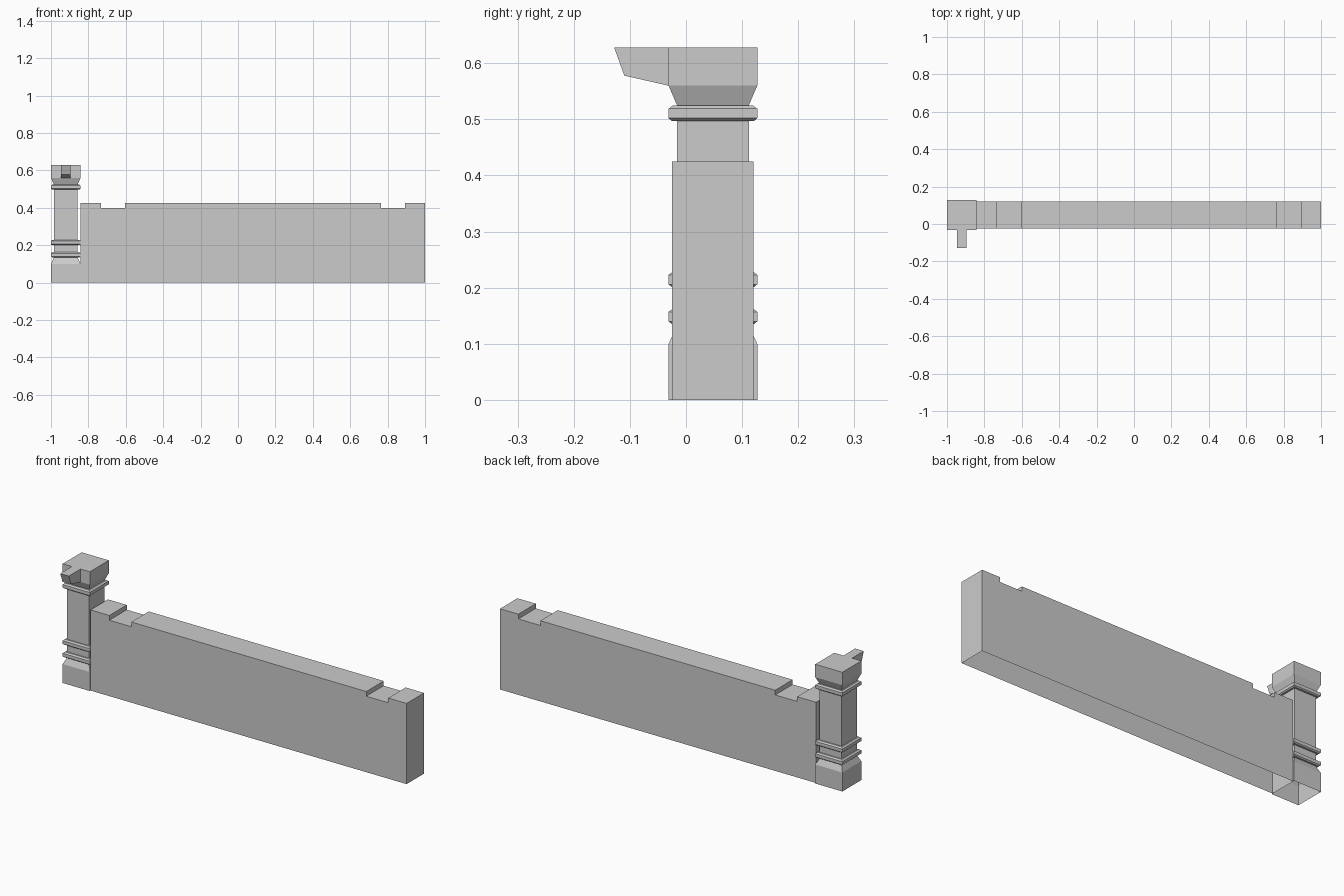
import bpy
import bmesh

cube = bpy.data.objects.get("Cube")
if cube:
    bpy.data.objects.remove(cube, do_unlink=True)

stone = bpy.data.materials.new("grey stone")
stone.use_nodes = True
GREY = (0.6, 0.6, 0.6, 1)
stone.diffuse_color = GREY
stone.node_tree.nodes["Principled BSDF"].inputs["Base Color"].default_value = GREY

PX, PY, HALF = -0.921, 0.048, 0.079   # pillar centre and widest half width
SHAFT = 0.064


def finish(name, bm):
    bmesh.ops.recalc_face_normals(bm, faces=bm.faces)
    mesh = bpy.data.meshes.new(name)
    bm.to_mesh(mesh)
    bm.free()
    mesh.materials.append(stone)
    obj = bpy.data.objects.new(name, mesh)
    bpy.context.collection.objects.link(obj)
    return obj


def square_stack(name, profile, cap_top=False):
    """Stack square rings given as (half width, height)."""
    bm = bmesh.new()
    rings = [[bm.verts.new((PX + sx * h, PY + sy * h, z))
              for sx, sy in ((-1, -1), (1, -1), (1, 1), (-1, 1))]
             for h, z in profile]
    for low, high in zip(rings, rings[1:]):
        for i in range(4):
            j = (i + 1) % 4
            bm.faces.new((low[i], low[j], high[j], high[i]))
    if cap_top:
        bm.faces.new(rings[-1])
    return finish(name, bm)


def extrude_outline(name, points, offset, open_bottom=False):
    """Extrude a flat outline by an offset vector."""
    bm = bmesh.new()
    face = bm.faces.new([bm.verts.new(p) for p in points])
    moved = bmesh.ops.extrude_face_region(bm, geom=[face], use_keep_orig=True)
    verts = [g for g in moved["geom"] if isinstance(g, bmesh.types.BMVert)]
    bmesh.ops.translate(bm, verts=verts, vec=offset)
    bmesh.ops.recalc_face_normals(bm, faces=bm.faces)
    if open_bottom:
        under = [f for f in bm.faces if all(v.co.z < 0.001 for v in f.verts)]
        bmesh.ops.delete(bm, geom=under, context='FACES_ONLY')
    return finish(name, bm)


# Plinth with sloped shoulder, then the plain shaft
square_stack("pillar_plinth", [(HALF, 0), (HALF, 0.1), (SHAFT, 0.132)])
square_stack("pillar_shaft", [(SHAFT, 0.132), (SHAFT, 0.527)])

# Three bevelled mouldings around the shaft
for name, z in (("lower_moulding", 0.149), ("middle_moulding", 0.215),
                ("upper_moulding", 0.511)):
    square_stack(name, [(SHAFT, z - 0.014), (0.073, z - 0.014),
                        (HALF, z - 0.009), (HALF, z + 0.008),
                        (0.071, z + 0.014), (SHAFT, z + 0.014)])

# Flared capital with flat top
square_stack("pillar_capital", [(SHAFT, 0.525), (HALF, 0.56), (HALF, 0.628)], True)

# Projecting spout on the front of the capital
front = PY - HALF
extrude_outline("front_spout", [(PX - 0.025, y, z) for y, z in (
    (front, 0.56), (front, 0.628), (-0.128, 0.628), (-0.11, 0.578))],
    (0.05, 0, 0))

# Long wall with two shallow notches in its top edge
left, top, notch = PX + HALF, 0.425, 0.4
outline = [(left, 0), (left, top)]
for a, b in ((-0.732, -0.604), (0.765, 0.893)):
    outline += [(a, top), (a, notch), (b, notch), (b, top)]
outline += [(1, top), (1, 0)]
extrude_outline("wall", [(x, -0.025, z) for x, z in outline],
                (0, 0.145, 0), True)
